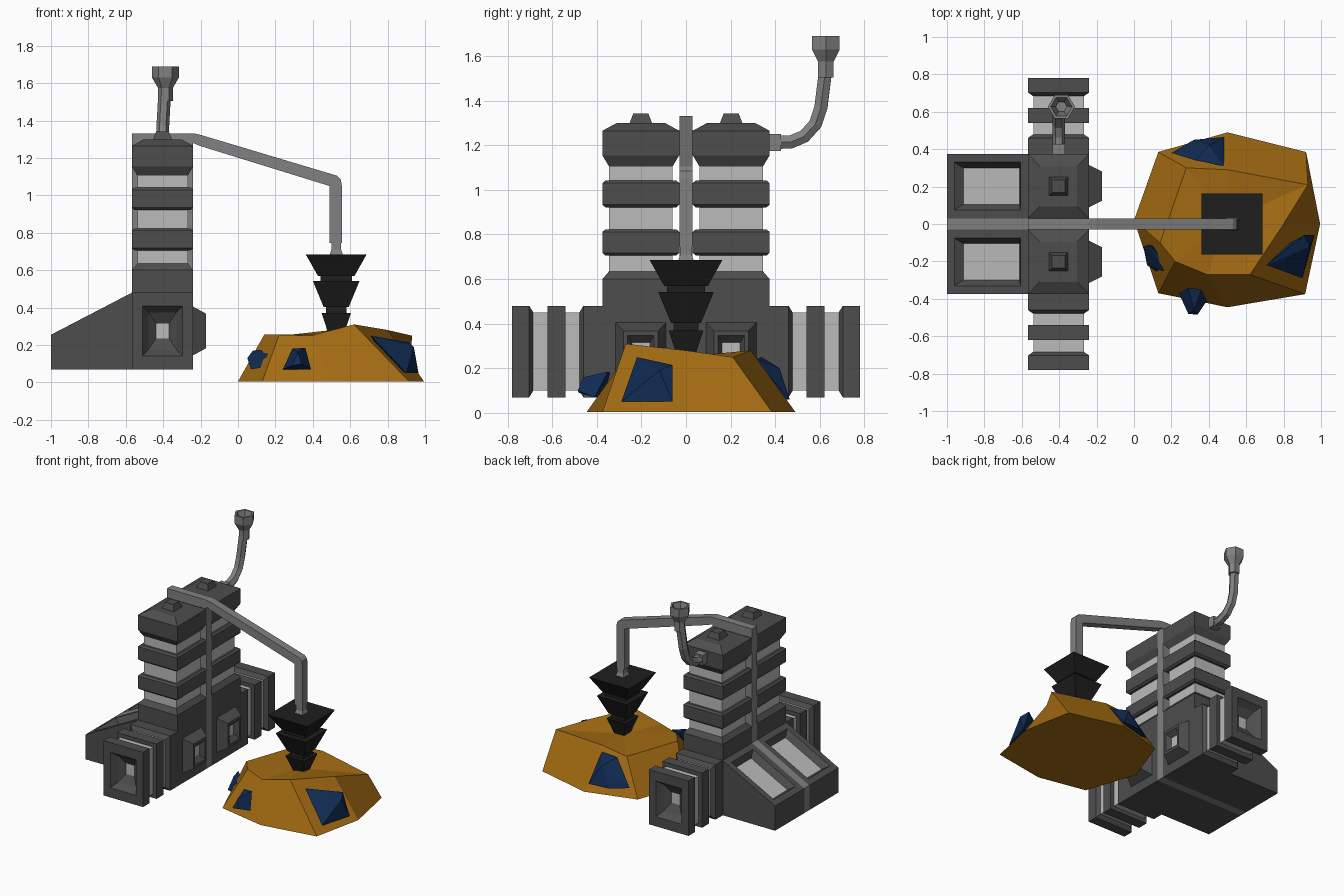
import bpy, bmesh, math
from mathutils import Vector

if "Cube" in bpy.data.objects:
    bpy.data.objects.remove(bpy.data.objects["Cube"])


def material(name, rgb):
    m = bpy.data.materials.new(name)
    m.diffuse_color = (*rgb, 1)
    m.use_nodes = True
    m.node_tree.nodes["Principled BSDF"].inputs["Base Color"].default_value = m.diffuse_color
    return m


DARK = material("dark_grey", (0.075, 0.075, 0.075))
MID = material("mid_grey", (0.22, 0.22, 0.22))
LIGHT = material("light_grey", (0.5, 0.5, 0.5))
BLACK = material("black", (0.013, 0.013, 0.013))
ORE = material("ochre", (0.36, 0.145, 0.006))
BLUE = material("blue", (0.005, 0.024, 0.085))


def finish(name, bm, mats, mirror=False):
    bmesh.ops.recalc_face_normals(bm, faces=bm.faces[:])
    me = bpy.data.meshes.new(name)
    bm.to_mesh(me)
    bm.free()
    for m in mats:
        me.materials.append(m)
    ob = bpy.data.objects.new(name, me)
    bpy.context.collection.objects.link(ob)
    if mirror:
        mod = ob.modifiers.new("mirror", 'MIRROR')
        mod.use_axis = (False, True, False)
        mod.use_mirror_merge = False
    return ob


def loft(name, axis, centre, sections, mats, n=4, mirror=False):
    """Skin sections (half_u, half_v, position) along an axis; last cap takes the last material."""
    bm = bmesh.new()
    u, v = (axis + 1) % 3, (axis + 2) % 3
    k, off = (math.sqrt(2), math.pi / 4) if n == 4 else (1, 0)
    rings = []
    for hu, hv, w in sections:
        ring = []
        for i in range(n):
            a = off + math.tau * i / n
            p = Vector(centre)
            p[u] += hu * k * math.cos(a)
            p[v] += hv * k * math.sin(a)
            p[axis] = w
            ring.append(bm.verts.new(p))
        rings.append(ring)
    for a, b in zip(rings, rings[1:]):
        for i in range(n):
            j = (i + 1) % n
            bm.faces.new((a[i], a[j], b[j], b[i]))
    bm.faces.new(rings[0])
    bm.faces.new(rings[-1]).material_index = len(mats) - 1
    return finish(name, bm, mats, mirror)


def prism(pts, y0, y1):
    """Extrude an x-z outline from y0 to y1."""
    bm = bmesh.new()
    a = [bm.verts.new((x, y0, z)) for x, z in pts]
    b = [bm.verts.new((x, y1, z)) for x, z in pts]
    bm.faces.new(a)
    bm.faces.new(b)
    for i in range(len(pts)):
        j = (i + 1) % len(pts)
        bm.faces.new((a[i], a[j], b[j], b[i]))
    bmesh.ops.recalc_face_normals(bm, faces=bm.faces[:])
    return bm


CX, CY = -0.4035, 0.2025
HX, HY = 0.1635, 0.1725

# Twin towers: base block, light core, bands, cap and knob
T = (CX, CY, 0)
loft("tower_base", 2, T, [(HX, HY, .07), (HX, HY, .60), (.135, .1425, .635)], [DARK], mirror=True)
loft("tower_core", 2, T, [(.135, .1425, .62), (.135, .1425, 1.12)], [LIGHT], mirror=True)
for i, (z0, z1) in enumerate([(.706, .823), (.922, 1.042)]):
    loft(f"tower_band_{i}", 2, T, [(.15, .159, z0), (HX, HY, z0 + .012),
         (HX, HY, z1 - .012), (.15, .159, z1)], [DARK], mirror=True)
loft("tower_cap", 2, T, [(.135, .1425, 1.105), (HX, HY, 1.155), (HX, HY, 1.265),
     (.1, .108, 1.30)], [DARK], mirror=True)
loft("tower_knob", 2, T, [(.052, .052, 1.295), (.034, .034, 1.342)], [DARK], mirror=True)

# Side arms with a recessed end
A = (CX, 0, .275)
loft("arm_core", 1, A, [(.175, .135, .36), (.175, .135, .69)], [LIGHT], mirror=True)
for i, (y0, y1) in enumerate([(.375, .46), (.54, .62)]):
    b = .018 if i == 0 else 0
    loft(f"arm_band_{i}", 1, A, [(.205, HX, y0), (.205, HX, y1), (.176, .137, y1 + b)],
         [DARK], mirror=True)
loft("arm_end", 1, A, [(.176, .137, .685), (.205, HX, .703), (.205, HX, .78), (.133, .107, .78),
     (.1, .075, .735), (.04, .035, .70)], [DARK, LIGHT], mirror=True)

# Front ports
loft("front_port", 0, (0, CY, .275), [(.113, .13, -.25), (.113, .13, -.24), (.078, .093, -.172),
     (.06, .072, -.172), (.04, .04, -.205)], [DARK, LIGHT], mirror=True)

# Sloped rear housing with recessed panels
bm = prism([(-1, .07), (-.567, .07), (-.567, .48), (-1, .255)], .03, .375)
top = max(bm.faces, key=lambda f: f.normal.z)
bmesh.ops.inset_region(bm, faces=[top], thickness=.063)
bmesh.ops.inset_region(bm, faces=[top], thickness=.043, depth=-.045)
top.material_index = 1
finish("rear_housing", bm, [DARK, LIGHT], True)

# Centre spine
finish("spine", prism([(-1, .07), (-.24, .07), (-.24, 1.332), (-.567, 1.332), (-.567, .48),
                       (-1, .255)], -.03, .03), [MID])

# Boom and drill
finish("boom", prism([(-.24, 1.332), (-.205, 1.325), (.53, 1.105), (.55, 1.085), (.555, 1.05),
                      (.555, .745), (.49, .745), (.49, 1.05), (-.205, 1.265), (-.24, 1.28)],
                     -.03, .03), [MID])
D = (.525, 0, 0)
loft("drill_neck", 2, D, [(.026, .026, .75), (.026, .026, .71), (.036, .036, .68)], [MID])
loft("drill", 2, D, [(.163, .163, .685), (.098, .098, .57), (.085, .085, .57), (.085, .085, .543),
     (.125, .125, .543), (.067, .067, .403), (.055, .055, .403), (.055, .055, .37),
     (.078, .078, .37), (.035, .035, .24)], [BLACK])

# Exhaust pipe: socket, bent tube, collar and open bell
loft("pipe_socket", 1, (-.403, 0, 1.213), [(.038, .034, .36), (.038, .034, .427)], [MID])
path = [(-.403, .41, 1.213), (-.403, .47, 1.215), (-.403, .53, 1.24), (-.403, .58, 1.295),
        (-.402, .605, 1.37), (-.393, .625, 1.53)]
cu = bpy.data.curves.new("pipe", 'CURVE')
cu.dimensions = '3D'
cu.bevel_depth = .034
cu.bevel_resolution = 1
cu.use_fill_caps = True
sp = cu.splines.new('POLY')
sp.points.add(len(path) - 1)
for p, co in zip(sp.points, path):
    p.co = (*co, 1)
sp.use_smooth = False
cu.materials.append(MID)
pipe = bpy.data.objects.new("pipe", cu)
bpy.context.collection.objects.link(pipe)
bpy.context.view_layer.objects.active = pipe
pipe.select_set(True)
bpy.ops.object.convert(target='MESH')
loft("pipe_bell", 2, (-.388, .627, 0), [(.04, .04, 1.505), (.04, .04, 1.575), (.072, .072, 1.63),
     (.072, .072, 1.69), (.057, .057, 1.69), (.03, .03, 1.6)], [MID], n=6)

# Ore boulder: base ring, rim ring and a sunken centre
base = [(0, .02), (.13, .385), (.5, .49), (.92, .385), (.995, 0), (.915, -.375), (.5, -.445),
        (.13, -.37)]
rim = [(.14, -.10, .255), (.28, .30, .255), (.5, .29, .28), (.93, .21, .25), (.8, 0, .28),
       (.62, -.27, .31), (.39, -.27, .25), (.22, -.2, .255)]
bm = bmesh.new()
lo = [bm.verts.new((x, y, .005)) for x, y in base]
hi = [bm.verts.new(p) for p in rim]
mid = bm.verts.new((.5, .02, .255))
bm.faces.new(lo)
for i in range(8):
    j = (i + 1) % 8
    bm.faces.new((lo[i], lo[j], hi[j], hi[i]))
    bm.faces.new((hi[i], hi[j], mid))
finish("boulder", bm, [ORE])

# Crystals set into the boulder
crystals = [
    [(.71, -.22, .25), (.91, -.06, .215), (.965, -.06, .05), (.90, -.29, .05), (.94, -.12, .19),
     (.80, -.12, .1)],
    [(.20, .38, .07), (.32, .45, .06), (.33, .34, .25), (.40, .42, .2), (.48, .31, .24),
     (.48, .465, .06), (.45, .33, .08)],
    [(.05, -.12, .13), (.07, -.22, .07), (.13, -.26, .08), (.16, -.25, .15), (.13, -.16, .175),
     (.08, -.11, .17), (.14, -.13, .1)],
    [(.24, -.37, .07), (.39, -.41, .07), (.36, -.35, .185), (.29, -.34, .18), (.29, -.48, .09),
     (.34, -.485, .1), (.32, -.46, .16)],
]
for i, pts in enumerate(crystals):
    bm = bmesh.new()
    for p in pts:
        bm.verts.new(p)
    bmesh.ops.convex_hull(bm, input=bm.verts[:])
    finish(f"crystal_{i}", bm, [BLUE])
